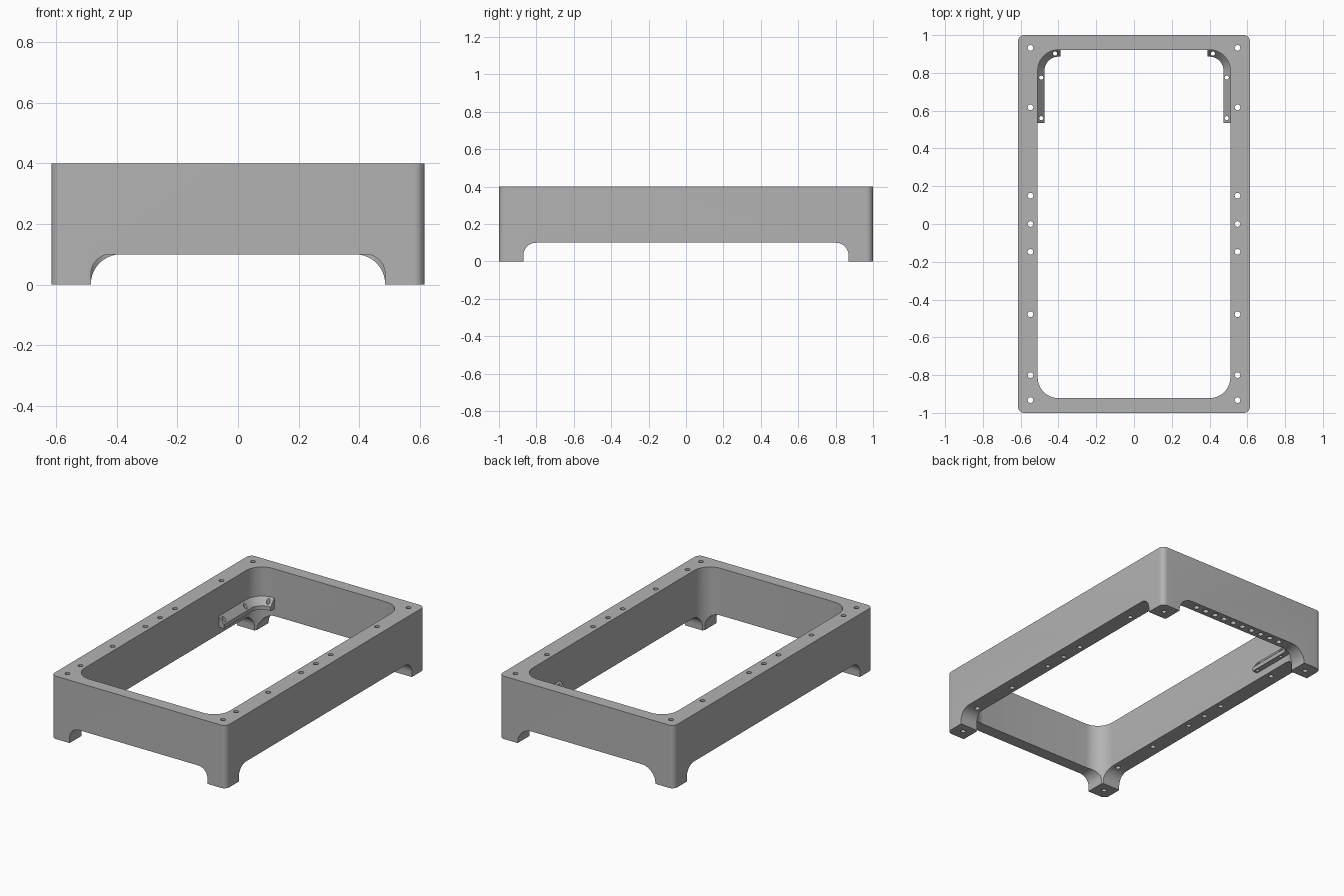
import bpy, bmesh
from math import sin, cos, pi
from mathutils import Vector

if "Cube" in bpy.data.objects:
    bpy.data.objects.remove(bpy.data.objects["Cube"], do_unlink=True)

grey = bpy.data.materials.new("plain grey")
grey.use_nodes = True
colour = (0.45, 0.45, 0.45, 1)
grey.diffuse_color = colour
grey.node_tree.nodes["Principled BSDF"].inputs["Base Color"].default_value = colour


def make_object(name, bm):
    bmesh.ops.recalc_face_normals(bm, faces=bm.faces)
    mesh = bpy.data.meshes.new(name)
    bm.to_mesh(mesh)
    bm.free()
    mesh.materials.append(grey)
    obj = bpy.data.objects.new(name, mesh)
    bpy.context.collection.objects.link(obj)
    return obj


def rounded_rect(half_u, half_v, radius, centre_v=0, steps=10):
    points = []
    for quarter, (su, sv) in enumerate([(1, 1), (-1, 1), (-1, -1), (1, -1)]):
        for i in range(steps + 1):
            a = (quarter + i / steps) * pi / 2
            points.append((su * (half_u - radius) + radius * cos(a),
                           centre_v + sv * (half_v - radius) + radius * sin(a)))
    return points


def prism(name, outline, axis, start, end):
    """Extrude a 2D outline along one axis."""
    place = {"x": lambda u, v, w: (w, u, v),
             "y": lambda u, v, w: (u, w, v),
             "z": lambda u, v, w: (u, v, w)}[axis]
    bm = bmesh.new()
    low = [bm.verts.new(place(u, v, start)) for u, v in outline]
    high = [bm.verts.new(place(u, v, end)) for u, v in outline]
    bm.faces.new(low)
    bm.faces.new(high)
    for i in range(len(low)):
        j = (i + 1) % len(low)
        bm.faces.new((low[i], low[j], high[j], high[i]))
    return make_object(name, bm)


def drills(name, centres, radius, low, high):
    """Upright cylinders for drilling holes."""
    bm = bmesh.new()
    for x, y in centres:
        made = bmesh.ops.create_cone(bm, cap_ends=True, segments=20, radius1=radius,
                                     radius2=radius, depth=high - low)
        bmesh.ops.translate(bm, verts=made["verts"], vec=(x, y, (low + high) / 2))
    return make_object(name, bm)


def cut(obj, cutters):
    """Subtract the cutters, keep the result and remove the cutters."""
    for cutter in cutters:
        cutter.hide_render = True
        mod = obj.modifiers.new("cut", "BOOLEAN")
        mod.operation = "DIFFERENCE"
        mod.solver = "EXACT"
        mod.object = cutter
    graph = bpy.context.evaluated_depsgraph_get()
    mesh = bpy.data.meshes.new_from_object(obj.evaluated_get(graph))
    obj.modifiers.clear()
    obj.data = mesh
    for cutter in cutters:
        bpy.data.objects.remove(cutter, do_unlink=True)


def smooth(obj):
    bpy.ops.object.select_all(action="DESELECT")
    obj.select_set(True)
    bpy.context.view_layer.objects.active = obj
    bpy.ops.object.shade_smooth_by_angle(angle=pi / 6)


# Frame: rounded block with a pocket, arches between the feet and screw holes
HALF_X, HALF_Y, POCKET_R = 0.51, 0.922, 0.11
frame = prism("frame", rounded_rect(0.615, 1, 0.035), "z", 0, 0.4)
screw_rows = (0.932, 0.617, 0.15, 0, -0.147, -0.478, -0.8, -0.932)
screws = [(side * 0.548, y) for side in (-1, 1) for y in screw_rows]
vents = [(-0.32 + 0.071 * i, 0.961) for i in range(10)]
cut(frame, [
    prism("pocket_cutter", rounded_rect(HALF_X, HALF_Y, POCKET_R), "z", -0.1, 0.5),
    prism("side_arch_cutter", rounded_rect(0.87, 0.2, 0.07, -0.1), "x", -1, 1),
    prism("front_arch_cutter", rounded_rect(0.485, 0.2, 0.065, -0.1), "y", -1.2, 0),
    prism("back_arch_cutter", rounded_rect(0.485, 0.2, 0.098, -0.1), "y", 0, 1.2),
    drills("screw_cutter", screws, 0.015, -0.1, 0.5),
    drills("vent_cutter", vents, 0.017, 0.05, 0.2),
])
smooth(frame)

# Brackets: sloped ledge swept round each back corner of the pocket
section = [(0, 0.215), (0.036, 0.17), (0.036, 0.145), (0, 0.145)]
for side, label in ((1, "left"), (-1, "right")):
    corner = Vector((HALF_X - POCKET_R, HALF_Y - POCKET_R))
    path = [(Vector((HALF_X, 0.535)), Vector((-1, 0)))]
    for i in range(13):
        a = i / 12 * pi / 2
        out = Vector((cos(a), sin(a)))
        path.append((corner + out * POCKET_R, -out))
    path.append((Vector((0.39, HALF_Y)), Vector((0, -1))))

    bm = bmesh.new()
    rings = []
    for point, inward in path:
        ring = []
        for offset, z in section:
            p = point + inward * offset
            ring.append(bm.verts.new((side * p.x, p.y, z)))
        rings.append(ring)
    for a, b in zip(rings, rings[1:]):
        for i in range(4):
            j = (i + 1) % 4
            bm.faces.new((a[i], a[j], b[j], b[i]))
    bm.faces.new(rings[0])
    bm.faces.new(rings[-1])
    bracket = make_object(label + "_bracket", bm)
    holes = [(side * x, y) for x, y in ((0.491, 0.56), (0.491, 0.775), (0.418, 0.902))]
    cut(bracket, [drills("bracket_cutter", holes, 0.011, 0.1, 0.3)])
    smooth(bracket)
